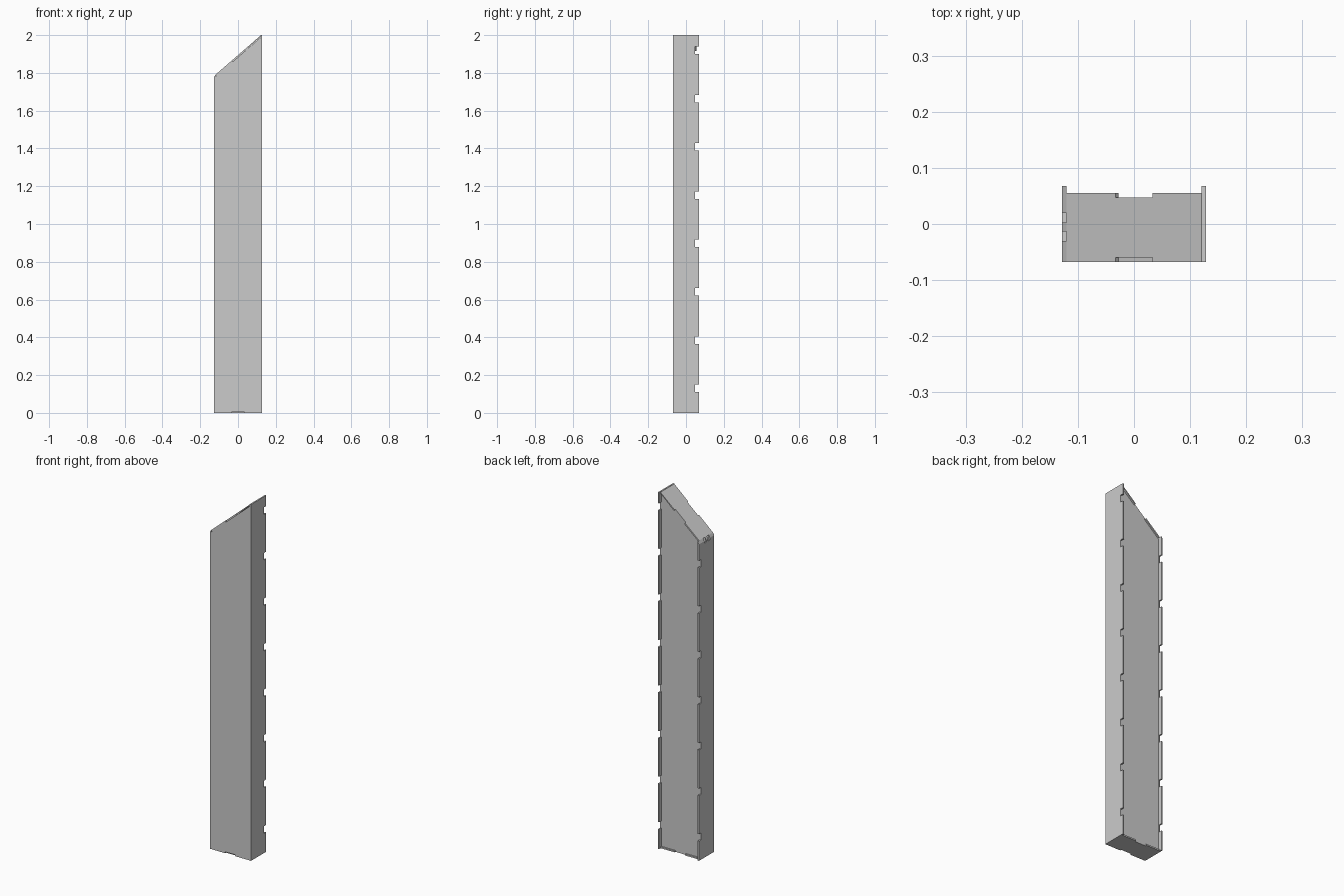
import bpy, math
from mathutils import Vector

if "Cube" in bpy.data.objects:
    bpy.data.objects.remove(bpy.data.objects["Cube"])

T = 0.008                                   # sheet thickness
X, XI = 0.128, 0.12                         # outer / inner half width
Y0, Y1 = -0.0675, 0.0675                    # front / rear of side sheets
YP = 0.055                                  # rear of end plates
YB = 0.047                                  # rear face of back panel
ZL, ZR = 1.79, 1.998                        # lid height at left / right
ANG = math.atan2(ZR - ZL, 2 * XI)
DROP = T / math.cos(ANG)


def sheet(name, outline, near, far):
    """Solid sheet: an outline mapped to two opposite faces."""
    n = len(outline)
    verts = [Vector(near(*p)) for p in outline] + [Vector(far(*p)) for p in outline]
    faces = [list(range(n))[::-1], list(range(n, 2 * n))]
    faces += [[i, (i + 1) % n, n + (i + 1) % n, n + i] for i in range(n)]
    me = bpy.data.meshes.new(name)
    me.from_pydata(verts, [], faces)
    ob = bpy.data.objects.new(name, me)
    bpy.context.collection.objects.link(ob)
    import bmesh
    bm = bmesh.new()
    bm.from_mesh(me)
    bmesh.ops.recalc_face_normals(bm, faces=bm.faces)
    bm.to_mesh(me)
    bm.free()
    return ob


def plate_outline(half, slot):
    """End plate with one open slot in its front and rear edges."""
    return [(-half, Y0), (-slot, Y0), (-slot, Y0 + T), (slot, Y0 + T), (slot, Y0), (half, Y0),
            (half, YP), (slot, YP), (slot, YP - T), (-slot, YP - T), (-slot, YP), (-half, YP)]


def side_outline(top, slots, top_slots=()):
    """Side sheet in (y, z) with slots along the rear edge and optionally on top."""
    pts = [(Y0, 0), (Y1, 0)]
    for i in range(slots):
        z = 0.13 + 0.2557 * i
        pts += [(Y1, z - 0.02), (YB + 0.001, z - 0.02), (YB + 0.001, z + 0.02), (Y1, z + 0.02)]
    pts.append((Y1, top))
    for a, b in top_slots:
        pts += [(b, top), (b, top - 0.012), (a, top - 0.012), (a, top)]
    return pts + [(Y0, top)]


# Side sheets: tall right one, shorter left one with a bevelled, slotted top
sheet("right_side", side_outline(2.0, 8),
      lambda y, z: (XI, y, z), lambda y, z: (X, y, z))
LT = 1.776
sheet("left_side", side_outline(LT, 7, [(0.003, 0.02), (-0.03, -0.013)]),
      lambda y, z: (-X, y, z),
      lambda y, z: (-XI, y, z + (0.014 if z > LT - 0.001 else 0)))

# Front and back panels with sloping tops, under the lid
profile = [(-XI, T), (XI, T), (XI, ZR - DROP), (-XI, ZL - DROP)]
for name, a, b in (("front_panel", Y0, Y0 + T), ("back_panel", YB - T, YB)):
    sheet(name, profile, lambda x, z: (x, a, z), lambda x, z: (x, b, z))

# Bottom plate
sheet("bottom_plate", plate_outline(XI, 0.033),
      lambda x, y: (x, y, 0), lambda x, y: (x, y, T))

# Sloping lid
c, s = math.cos(ANG), math.sin(ANG)
ZM = (ZL + ZR) / 2
sheet("sloping_lid", plate_outline(XI / c, 0.033 / c),
      lambda u, y: (u * c, y, ZM + u * s),
      lambda u, y: (min(u * c + T * s, XI), y, ZM + u * s - T * c))
